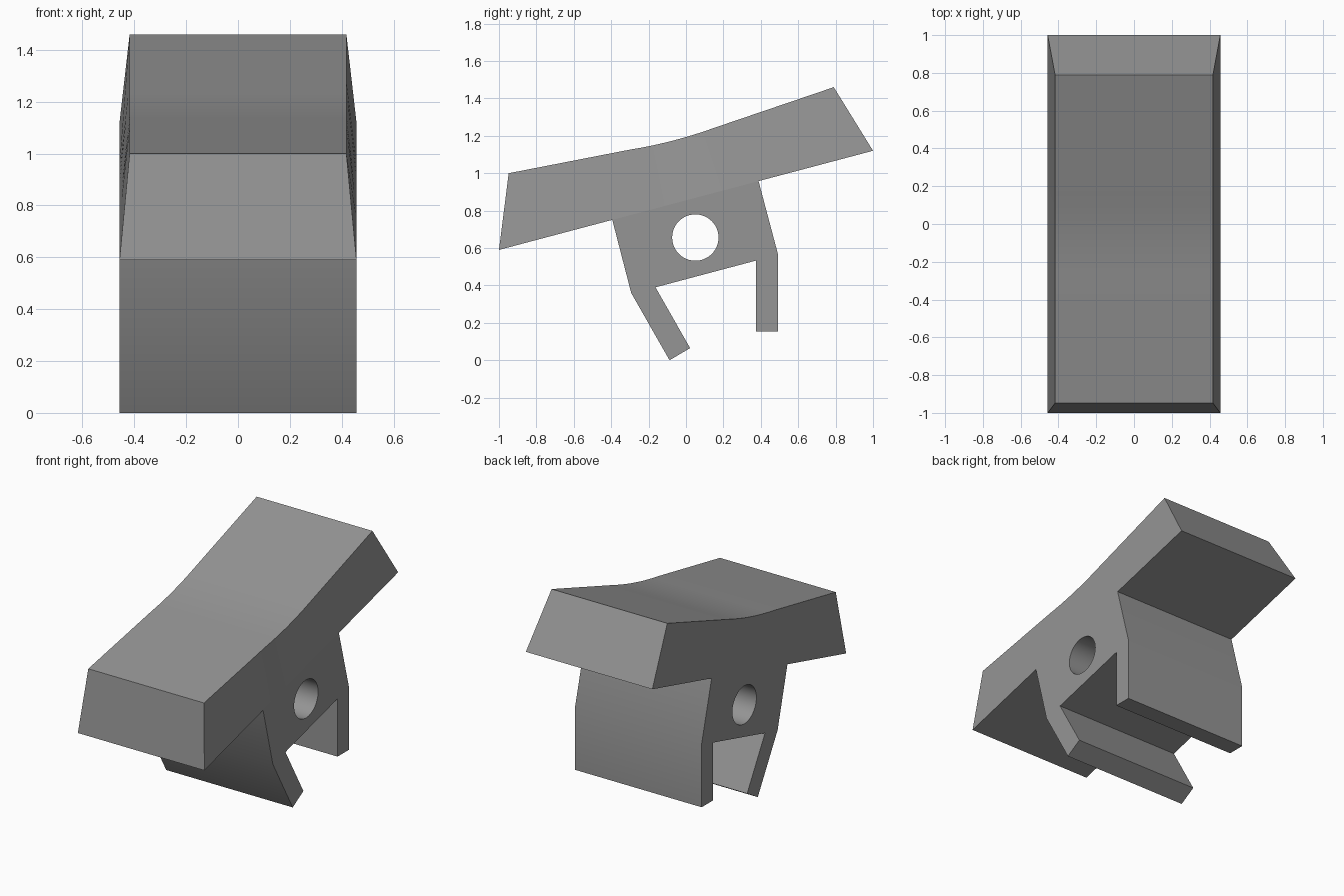
import bpy, bmesh, math
from mathutils import Vector

if "Cube" in bpy.data.objects:
    bpy.data.objects.remove(bpy.data.objects["Cube"])

HALF_W = 0.457     # half width of the body and the cap underside
TOP_HALF_W = 0.418  # half width of the cap top

grey = bpy.data.materials.new("mid_grey")
grey.diffuse_color = (0.30, 0.30, 0.30, 1)
grey.use_nodes = True
grey.node_tree.nodes["Principled BSDF"].inputs["Base Color"].default_value = grey.diffuse_color


def finish(name, bm):
    bmesh.ops.recalc_face_normals(bm, faces=bm.faces)
    mesh = bpy.data.meshes.new(name)
    bm.to_mesh(mesh)
    bm.free()
    mesh.materials.append(grey)
    obj = bpy.data.objects.new(name, mesh)
    bpy.context.collection.objects.link(obj)
    bpy.ops.object.select_all(action='DESELECT')
    obj.select_set(True)
    bpy.context.view_layer.objects.active = obj
    bpy.ops.object.shade_smooth_by_angle(angle=math.radians(30))
    return obj


# Rocker cap: a tapered slab with a gently bent top
low0, low1 = Vector((-1.0, 0.59)), Vector((1.0, 1.12))
top0, top1 = Vector((-0.948, 1.0)), Vector((0.79, 1.46))
bend0, ctrl, bend1 = Vector((-0.3, 1.126)), Vector((-0.07, 1.163)), Vector((0.155, 1.244))
JOIN = (0.303, 0.694)  # where the body meets the underside


def on_underside(s):
    return low0.lerp(low1, s)


def at_y(p, q, y):
    return p.lerp(q, (y - p.x) / (q.x - p.x))


span = top1.x - top0.x
top = [top0, at_y(top0, bend0, top0.x + span * JOIN[0])]
for i in range(11):
    t = i / 10
    top.append(bend0.lerp(ctrl, t).lerp(ctrl.lerp(bend1, t), t))
top += [at_y(bend1, top1, top0.x + span * JOIN[1]), top1]
bottom = [on_underside((p.x - top0.x) / span) for p in top]

bm = bmesh.new()
rings = []
for p, q in zip(top, bottom):
    rings.append([bm.verts.new(c) for c in (
        (-TOP_HALF_W, p.x, p.y), (TOP_HALF_W, p.x, p.y),
        (HALF_W, q.x, q.y), (-HALF_W, q.x, q.y))])
last = len(rings) - 2
for i, (a, b) in enumerate(zip(rings, rings[1:])):
    for k in range(4):
        if k == 2 and 0 < i < last:
            continue  # underside is open where the body joins
        n = (k + 1) % 4
        bm.faces.new((a[k], a[n], b[n], b[k]))
bm.faces.new(rings[0])
bm.faces.new(rings[-1])
finish("rocker_cap", bm)

# Clip body: extruded profile with two legs and a round pivot hole
outline = [on_underside(JOIN[0]), (-0.293, 0.36), (-0.088, 0.0), (0.022, 0.065),
           (-0.163, 0.39), (0.375, 0.533), (0.375, 0.155), (0.491, 0.155),
           (0.491, 0.57), on_underside(JOIN[1])]
SEG = 48
hole = [(0.05 + 0.124 * math.cos(2 * math.pi * i / SEG),
         0.656 + 0.124 * math.sin(2 * math.pi * i / SEG)) for i in range(SEG)]

bm = bmesh.new()
sides = []
for x in (-HALF_W, HALF_W):
    loops, edges = [], []
    for pts in (outline, hole):
        vs = [bm.verts.new((x, p[0], p[1])) for p in pts]
        edges += [bm.edges.new((vs[i - 1], vs[i])) for i in range(len(vs))]
        loops.append(vs)
    bmesh.ops.triangle_fill(bm, edges=edges, use_beauty=True, normal=(1, 0, 0))
    sides.append(loops)
for k, (left, right) in enumerate(zip(*sides)):
    for i in range(len(left)):
        if k == 0 and i == 0:
            continue  # open top, closed by the cap
        bm.faces.new((left[i - 1], left[i], right[i], right[i - 1]))
finish("clip_body", bm)
